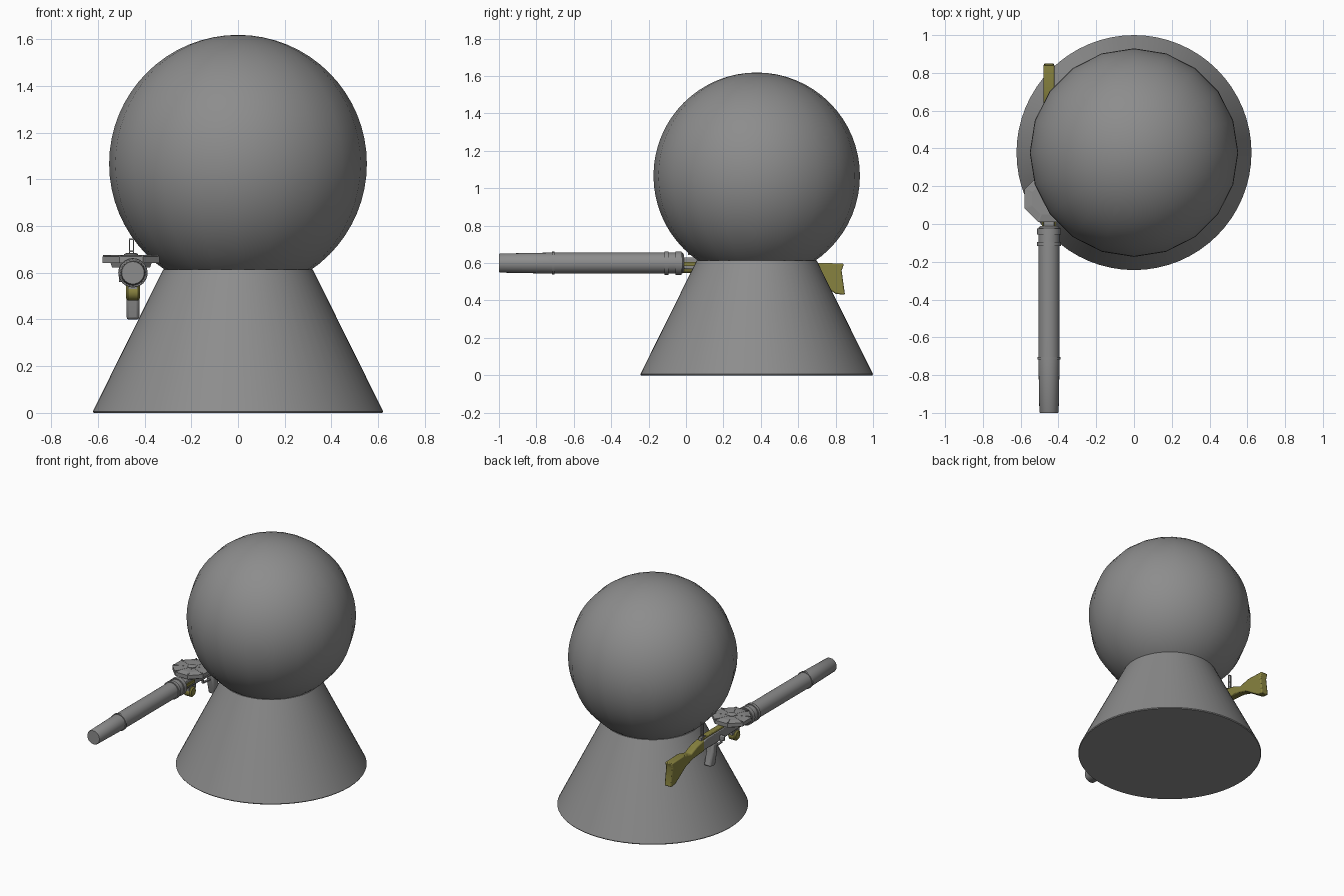
import bpy, bmesh, math
from mathutils import Vector, Matrix

if "Cube" in bpy.data.objects:
    bpy.data.objects.remove(bpy.data.objects["Cube"])

GX = -0.45          # gun axis x
GZ = 0.60           # gun axis z
olive = bpy.data.materials.new("olive")
olive.diffuse_color = (0.245, 0.225, 0.05, 1)
olive.use_nodes = True
olive.node_tree.nodes["Principled BSDF"].inputs["Base Color"].default_value = olive.diffuse_color
dark = bpy.data.materials.new("dark_grey")
dark.diffuse_color = (0.265, 0.265, 0.265, 1)
dark.use_nodes = True
dark.node_tree.nodes["Principled BSDF"].inputs["Base Color"].default_value = dark.diffuse_color


def finish(name, bm, mat=None, smooth=None, bevel=0):
    bmesh.ops.recalc_face_normals(bm, faces=bm.faces)
    me = bpy.data.meshes.new(name)
    bm.to_mesh(me)
    bm.free()
    ob = bpy.data.objects.new(name, me)
    bpy.context.collection.objects.link(ob)
    me.materials.append(mat or dark)
    if bevel:
        mod = ob.modifiers.new("bevel", 'BEVEL')
        mod.width, mod.segments = bevel, 2
    if smooth:
        bpy.ops.object.select_all(action='DESELECT')
        bpy.context.view_layer.objects.active = ob
        ob.select_set(True)
        bpy.ops.object.shade_smooth_by_angle(angle=math.radians(smooth))
    return ob


def lathe(name, profile, origin, axis='Z', sides=32, turn=0, mat=None, smooth=35):
    """Capped solid of revolution from (radius, distance) pairs."""
    bm = bmesh.new()
    rings = []
    for r, d in profile:
        ring = []
        for i in range(sides):
            a = math.tau * i / sides + turn
            u, v = r * math.cos(a), r * math.sin(a)
            p = {'Z': (u, v, d), 'Y': (u, d, v), 'X': (d, u, v)}[axis]
            ring.append(bm.verts.new(Vector(p) + Vector(origin)))
        rings.append(ring)
    for a, b in zip(rings, rings[1:]):
        for i in range(sides):
            j = (i + 1) % sides
            bm.faces.new((a[i], a[j], b[j], b[i]))
    bm.faces.new(rings[0])
    bm.faces.new(rings[-1])
    return finish(name, bm, mat, smooth)


def slab(name, outline, width, x=GX, mat=None, bevel=0.0):
    """Side outline in (y, z), extruded symmetrically in x."""
    bm = bmesh.new()
    face = bm.faces.new([bm.verts.new((x - width / 2, y, z)) for y, z in outline])
    ext = bmesh.ops.extrude_face_region(bm, geom=[face])
    bmesh.ops.translate(bm, vec=(width, 0, 0),
                        verts=[v for v in ext['geom'] if isinstance(v, bmesh.types.BMVert)])
    return finish(name, bm, mat, 40 if bevel else None, bevel)


def box(name, x, y, z, mat=None, bevel=0.0):
    return slab(name, [(y[0], z[0]), (y[1], z[0]), (y[1], z[1]), (y[0], z[1])],
                x[1] - x[0], (x[0] + x[1]) / 2, mat, bevel)


# Body cone with a thin base lip, and head ball
lathe("body", [(0.618, 0), (0.622, 0.006), (0.32, 0.615)], (0, 0.378, 0), sides=64)
bm = bmesh.new()
bmesh.ops.create_uvsphere(bm, u_segments=20, v_segments=32, radius=0.552,
                          matrix=Matrix.Translation((0, 0.378, 1.067)))
finish("head", bm, smooth=60)

# Barrel jacket with closed muzzle and clamp bands
lathe("barrel_jacket", [(0.048, -1.0), (0.051, -0.995), (0.056, -0.73),
                        (0.056, -0.02), (0.045, -0.01)], (GX, 0, GZ), 'Y', 24)
for i, (y, w, r) in enumerate([(-0.71, 0.014, 0.061), (-0.105, 0.022, 0.063),
                               (-0.04, 0.030, 0.063)]):
    lathe(f"jacket_band_{i}", [(r, y - w / 2), (r, y + w / 2)], (GX, 0, GZ), 'Y', 24)

# Receiver, feed cover and gas tube
slab("receiver", [(-0.03, 0.57), (0.30, 0.555), (0.50, 0.555), (0.50, 0.615),
                  (0.44, 0.63), (-0.03, 0.63)], 0.056, bevel=0.006)
lathe("gas_tube", [(0.020, -0.03), (0.020, 0.12)], (GX, 0, 0.568), 'Y', 16, mat=olive)
for s in (-1, 1):
    box(f"side_rail_{s}", (GX + s * 0.030 - 0.007, GX + s * 0.030 + 0.007),
        (-0.02, 0.10), (0.585, 0.605), olive)
box("top_cover", (GX - 0.022, GX + 0.022), (0.24, 0.47), (0.625, 0.640), olive, 0.004)
box("cocking_handle", (GX - 0.06, GX - 0.02), (0.28, 0.30), (0.56, 0.595), None, 0.005)

# Round spring housing under the receiver
lathe("spring_housing", [(0.026, -0.030), (0.036, -0.022), (0.036, 0.022), (0.026, 0.030)],
      (GX, 0.095, 0.517), 'X', 20, mat=olive)
box("housing_mount", (GX - 0.018, GX + 0.018), (0.06, 0.14), (0.53, 0.58))

# Pan magazine, eight sided, with raised spokes and a hub
MAG = (-0.458, 0.133, 0)
R = 0.122 / math.cos(math.pi / 8)
lathe("pan_magazine", [(0.088, 0.622), (0.095, 0.643), (R, 0.643), (R, 0.670),
                       (0.09, 0.676)], MAG, 'Z', 8, math.pi / 8, smooth=None)
lathe("magazine_hub", [(0.030, 0.67), (0.030, 0.680), (0.022, 0.684)], MAG, 'Z', 16)
for i in range(8):
    bm = bmesh.new()
    m = (Matrix.Translation((MAG[0], MAG[1], 0.660)) @ Matrix.Rotation(math.tau * (i + .5) / 8, 4, 'Z')
         @ Matrix.Translation((0.075, 0, 0)) @ Matrix.Diagonal((0.106, 0.008, 0.034, 1)))
    bmesh.ops.create_cube(bm, size=1, matrix=m)
    finish(f"magazine_spoke_{i}", bm)

# Pistol grip and trigger guard
slab("pistol_grip", [(0.315, 0.56), (0.375, 0.56), (0.378, 0.50), (0.405, 0.405),
                     (0.345, 0.398), (0.325, 0.48)], 0.056, bevel=0.012)
slab("trigger_guard", [(0.23, 0.56), (0.24, 0.515), (0.32, 0.51), (0.32, 0.518),
                       (0.246, 0.523), (0.238, 0.56)], 0.016)

# Wooden stock
slab("stock", [(0.47, 0.626), (0.55, 0.612), (0.62, 0.582), (0.66, 0.592), (0.70, 0.602),
               (0.845, 0.597), (0.832, 0.56), (0.850, 0.430), (0.80, 0.436), (0.68, 0.515),
               (0.60, 0.540), (0.47, 0.550)], 0.056, mat=olive, bevel=0.007)

# Rear sight frame
box("sight_base", (GX - 0.016, GX + 0.006), (0.44, 0.49), (0.625, 0.645))
for s in (-1, 1):
    box(f"sight_post_{s}", (-0.456 + s * 0.009 - 0.002, -0.456 + s * 0.009 + 0.002),
        (0.465, 0.473), (0.64, 0.745))
for i, z in enumerate((0.690, 0.741)):
    box(f"sight_bar_{i}", (-0.467, -0.445), (0.465, 0.473), (z, z + 0.005))
